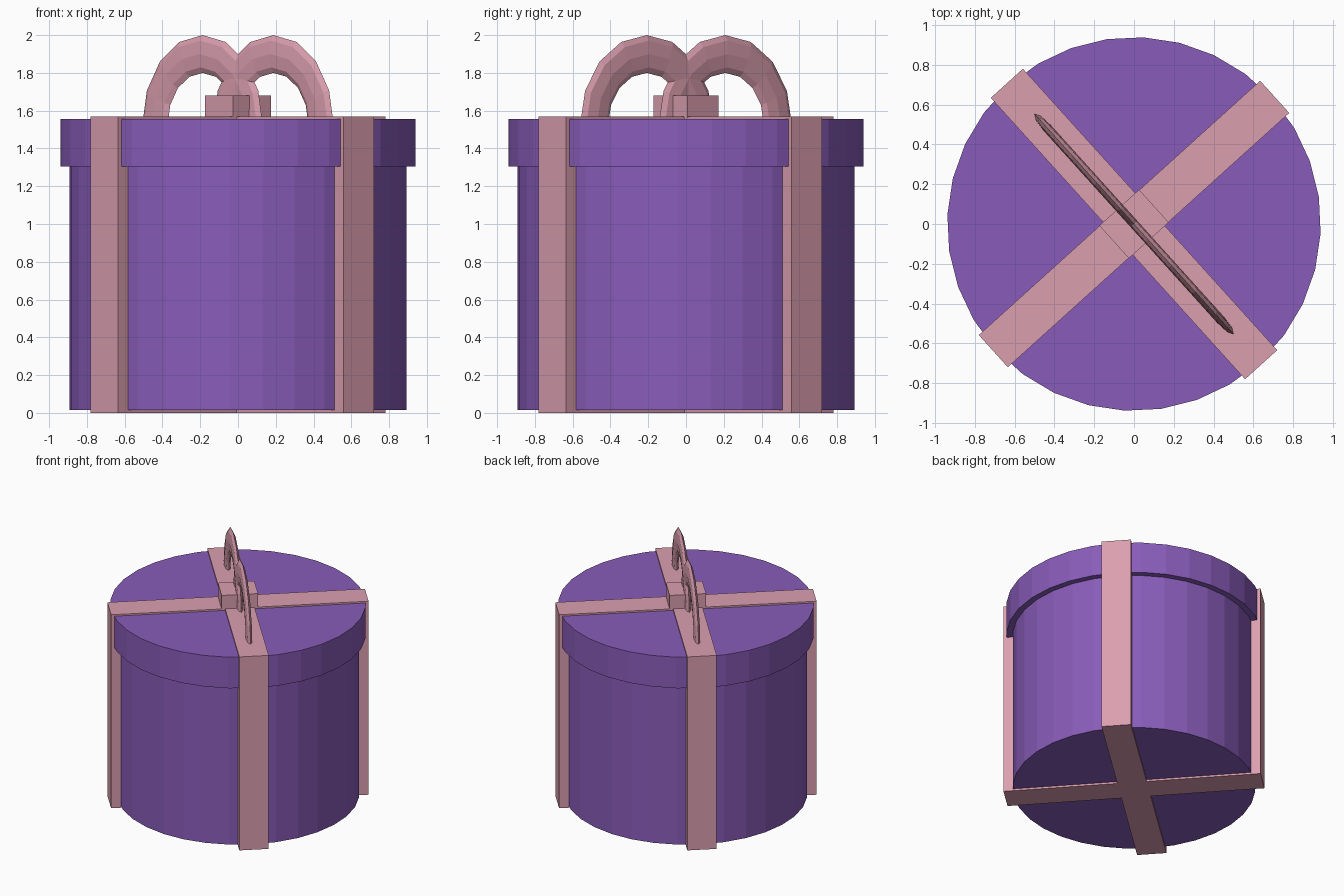
import bpy, math
from mathutils import Matrix, Vector

if "Cube" in bpy.data.objects:
    bpy.data.objects.remove(bpy.data.objects["Cube"])

TURN = math.radians(42.1)  # the whole box is turned around the vertical axis


def material(name, rgb):
    m = bpy.data.materials.new(name)
    m.diffuse_color = (*rgb, 1)
    m.use_nodes = True
    m.node_tree.nodes["Principled BSDF"].inputs["Base Color"].default_value = m.diffuse_color
    return m


purple = material("purple", (0.25, 0.108, 0.49))
pink = material("pink", (0.71, 0.345, 0.43))


def finish(name, mat):
    ob = bpy.context.object
    ob.name = name
    ob.data.materials.append(mat)
    return ob


def cylinder(name, radius, z0, z1):
    bpy.ops.mesh.primitive_cylinder_add(vertices=32, radius=radius, depth=z1 - z0,
                                        location=(0, 0, (z0 + z1) / 2),
                                        rotation=(0, 0, TURN))
    return finish(name, purple)


def box(name, sx, sy, z0, z1):
    bpy.ops.mesh.primitive_cube_add(size=1, location=(0, 0, (z0 + z1) / 2),
                                    rotation=(0, 0, TURN))
    ob = finish(name, pink)
    ob.scale = (sx, sy, z1 - z0)
    return ob


# Round box and its wider lid
cylinder("box_body", 0.893, 0.015, 1.31)
cylinder("box_lid", 0.94, 1.305, 1.557)

# Two crossing ribbon bands that wrap the box
box("ribbon_band_a", 1.908, 0.218, 0, 1.57)
box("ribbon_band_b", 0.218, 1.908, 0, 1.57)

# Knot where the bands cross
box("bow_knot", 0.27, 0.222, 1.56, 1.68)

# Two flattened upright rings form the bow loops along one band
for side, label in ((-1, "left"), (1, "right")):
    bpy.ops.mesh.primitive_torus_add(major_segments=16, minor_segments=8,
                                     major_radius=0.376, minor_radius=0.1)
    ob = finish("bow_loop_" + label, pink)
    ob.data.transform(Matrix.Translation((0, 0.28 * side, 1.524))
                      @ Matrix.Diagonal((0.23, 1, 1, 1))
                      @ Matrix.Rotation(math.radians(90), 4, 'Y'))
    ob.rotation_euler = (0, 0, TURN)
